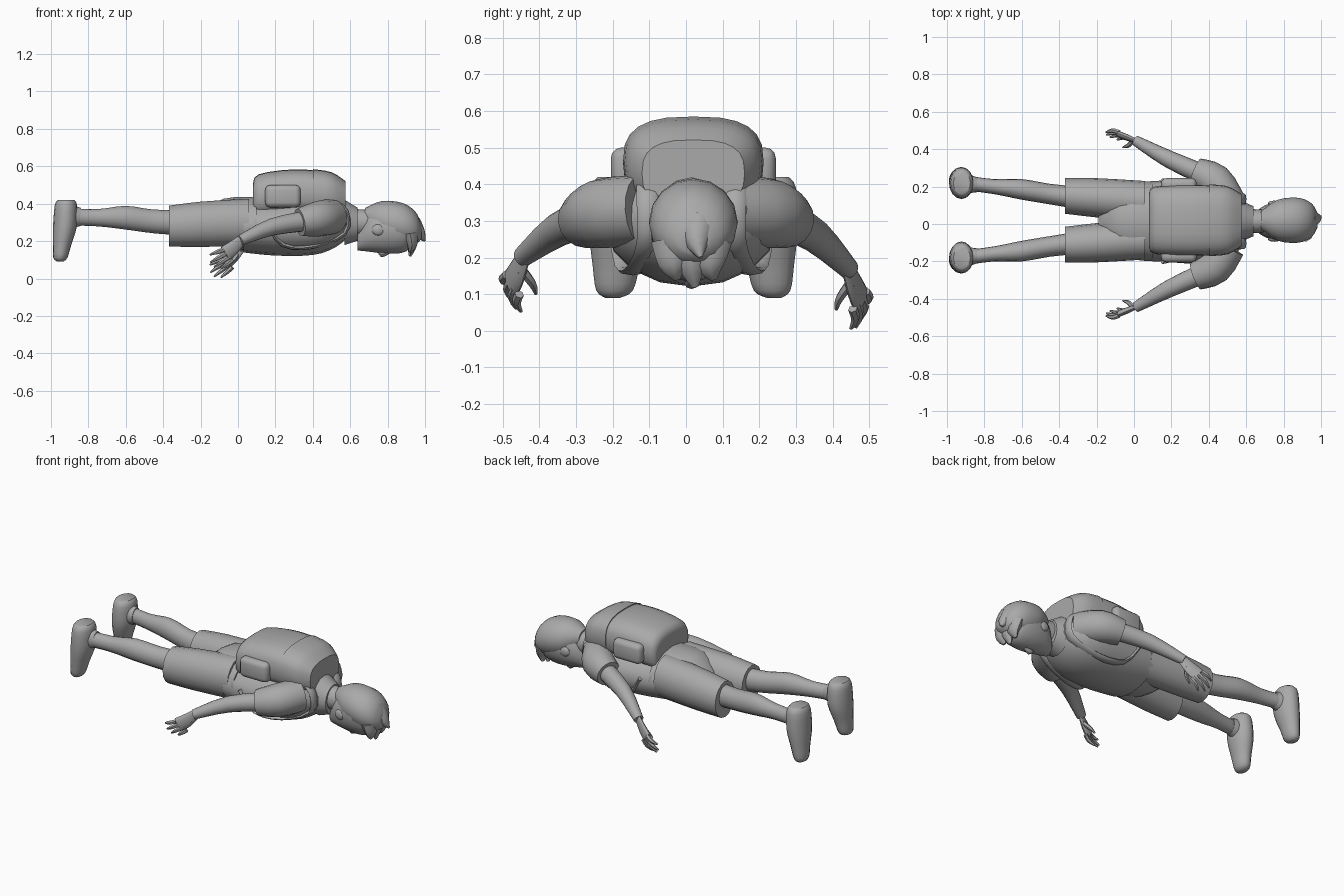
import bpy, bmesh, math
from mathutils import Vector

old = bpy.data.objects.get("Cube")
if old:
    bpy.data.objects.remove(old, do_unlink=True)

grey = bpy.data.materials.new("plain_grey")
grey.use_nodes = True
tone = (.4, .4, .4, 1)
grey.diffuse_color = tone
grey.node_tree.nodes["Principled BSDF"].inputs["Base Color"].default_value = tone

UP = Vector((0, 0, 1))
AHEAD = Vector((1, 0, 0))
ACROSS = Vector((0, 1, 0))
PALM = Vector((1, -.5, -1))


def finish(name, bm):
    """Turn a bmesh into a smooth shaded object."""
    bmesh.ops.recalc_face_normals(bm, faces=bm.faces)
    mesh = bpy.data.meshes.new(name)
    bm.to_mesh(mesh)
    bm.free()
    mesh.materials.append(grey)
    obj = bpy.data.objects.new(name, mesh)
    bpy.context.collection.objects.link(obj)
    bpy.ops.object.select_all(action="DESELECT")
    obj.select_set(True)
    bpy.context.view_layer.objects.active = obj
    bpy.ops.object.shade_smooth_by_angle(angle=math.radians(45))


def smooth_path(rows, steps=3):
    """Pass a smooth curve through rows of (x, y, z, radius)."""
    keys = [Vector(row) for row in rows]
    result = []
    for i in range(len(keys) - 1):
        start, end = keys[i], keys[i + 1]
        before = keys[i - 1] if i else start
        after = keys[i + 2] if i + 2 < len(keys) else end
        leave, arrive = (end - before) / 2, (after - start) / 2
        for step in range(steps):
            t = step / steps
            ease = t * t * (3 - 2 * t)
            result.append(start.lerp(end, ease) + leave * t * (1 - t) ** 2 - arrive * t * t * (1 - t))
    return result + [keys[-1]]


def superellipse(value, power):
    return math.copysign(abs(value) ** (2 / power), value)


def loft(name, rows, side=None, axis=None, flat=1, sides=16, power=2):
    """Skin rings along a smooth path, square to the axis or else to the path.
    flat is ring depth over ring width."""
    bm = bmesh.new()
    path = smooth_path(rows)
    points = [key.to_3d() for key in path]
    rings = []
    for i, key in enumerate(path):
        along = axis or (points[min(i + 1, len(points) - 1)] - points[max(i - 1, 0)]).normalized()
        wide = side or UP.cross(along)
        wide = (wide - along * wide.dot(along)).normalized()
        deep = along.cross(wide) * flat
        ring = []
        for k in range(sides):
            angle = math.tau * k / sides
            offset = wide * superellipse(math.cos(angle), power) + deep * superellipse(math.sin(angle), power)
            ring.append(bm.verts.new(points[i] + offset * key.w))
        rings.append(ring)
    for ring, following in zip(rings, rings[1:]):
        for k in range(sides):
            m = (k + 1) % sides
            bm.faces.new((ring[k], ring[m], following[m], following[k]))
    bm.faces.new(rings[0])
    bm.faces.new(rings[-1])
    finish(name, bm)


def body(name, rows, flat, y=.015, **options):
    """Loft along the body from rows of (x, z, half width)."""
    loft(name, [(x, y, z, radius) for x, z, radius in rows], ACROSS, AHEAD, flat, **options)


def place(bm, centre, size):
    """Scale and move a unit shape."""
    for v in bm.verts:
        v.co = Vector(c + a * b for c, a, b in zip(centre, v.co, size))


def ball(name, centre, size):
    bm = bmesh.new()
    bmesh.ops.create_uvsphere(bm, u_segments=12, v_segments=8, radius=1)
    place(bm, centre, size)
    finish(name, bm)


def rounded_box(name, centre, size):
    bm = bmesh.new()
    bmesh.ops.create_cube(bm, size=1)
    place(bm, centre, size)
    bmesh.ops.bevel(bm, geom=bm.edges[:], offset=min(size) * .4, segments=3, profile=.5, affect="EDGES")
    finish(name, bm)


# Trunk: hips of the shorts, shirt, collar and neck
body("shorts_hips", [(-.19, .3, .06), (-.08, .3, .18), (.1, .29, .21)], flat=.7)
body("shirt", [(.03, .28, .21), (.2, .27, .22), (.4, .28, .23), (.52, .3, .2), (.6, .3, .1)], flat=.67)
body("collar", [(.57, .3, .11), (.64, .29, .08)], flat=1.1)
body("neck", [(.56, .3, .07), (.7, .3, .06)], flat=1.1)

# Head, nose and hair
body("head", [(.64, .2, .04), (.7, .25, .085), (.8, .27, .11), (.9, .27, .1), (.96, .28, .05)], flat=1.25)
body("hair", [(.68, .33, .05), (.77, .31, .11), (.88, .29, .12), (.95, .27, .09), (.98, .25, .04)], flat=.95, y=.02)
body("nose", [(.81, .14, .01), (.77, .13, .02), (.75, .14, .01)], flat=.8, sides=8)

# Locks of hair lying over the forehead and a tuft at the crown
for i in range(-1, 2):
    y = .05 * i + .015
    loft("fringe_lock_%d" % (i + 2), [(.92, y, .24, .06), (.93, y, .18, .04), (.92, y + .01, .12 + .02 * abs(i), .01)],
         ACROSS, flat=.7, sides=8)
loft("crown_tuft", [(.93, .03, .28, .06), (.97, .03, .24, .035), (1, .04, .2, .005)], ACROSS, sides=8)

# Backpack with lid
body("backpack", [(.08, .41, .14), (.11, .44, .18), (.3, .46, .19), (.48, .45, .18), (.57, .43, .14)],
     flat=.65, y=.02, sides=24, power=2.8)
body("backpack_lid", [(.4, .46, .192), (.5, .45, .182), (.575, .43, .14)], flat=.65, y=.02, sides=24, power=2.8)


def make_side(word, s):
    """Build the parts that come in pairs; s is the sign of y."""

    def leg(part, rows, axis=AHEAD, **options):
        loft(word + "_" + part, [(x, s * y + .02, z, r) for x, y, z, r in rows], ACROSS, axis, **options)

    def arm(part, rows, **options):
        # One hand rests slightly lower than the other
        rows = [(x, s * y, z - s * .06 * max(0, .3 - x), r) for x, y, z, r in rows]
        loft(word + "_" + part, rows, **options)

    # Leg and shoe
    leg("shorts_leg", [(-.37, .13, .28, .095), (-.2, .12, .29, .105), (.06, .1, .3, .11)], flat=1.15)
    leg("leg", [(-.3, .12, .3, .06), (-.45, .14, .305, .055), (-.6, .165, .325, .055),
                (-.75, .18, .325, .04), (-.9, .2, .33, .04)], flat=1.15)
    leg("shoe_collar", [(-.84, .19, .33, .04), (-.92, .2, .33, .06)], flat=1.2)
    leg("shoe", [(-.92, .2, .42, .06), (-.92, .2, .39, .08), (-.925, .2, .28, .085),
                 (-.94, .21, .18, .065), (-.95, .215, .11, .05), (-.95, .22, .09, .02)], axis=UP, flat=.75)

    # Sleeve, bare arm and palm
    arm("sleeve", [(.5, .12, .33, .095), (.43, .23, .32, .095), (.33, .28, .3, .075)])
    arm("arm", [(.38, .26, .31, .055), (.18, .35, .268, .046), (.01, .445, .185, .028)])
    side = Vector((PALM.x, PALM.y * s, PALM.z))
    arm("palm", [(.02, .44, .19, .028), (-.03, .46, .14, .04), (-.07, .475, .11, .043)], side=side, flat=.4)

    # Fingers fan out from the palm, beside the thumb
    for i in range(4):
        t = i / 3
        reach = .02 * math.sin(math.pi * t)
        root = Vector((-.08, .49, .13)).lerp(Vector((-.03, .455, .08)), t)
        tip = Vector((-.15 - reach, .49, .1 - reach)).lerp(Vector((-.09 - reach, .45, .03 - reach)), t)
        middle = root.lerp(tip, .5) + ACROSS * .01
        arm("finger_%d" % (i + 1), [(*root, .013), (*middle, .012), (*tip, .005)], side=side, sides=6)
    arm("thumb", [(0, .45, .15, .014), (-.03, .42, .11, .012), (-.06, .41, .08, .005)], side=side, sides=6)

    # Ear, pocket and shoulder strap
    ball(word + "_ear", (.75, s * .095 + .015, .26), (.035, .015, .03))
    rounded_box(word + "_side_pocket", (.24, s * .19 + .02, .44), (.19, .07, .12))
    strap = [(.5, .12, .43), (.58, .12, .36), (.57, .12, .24), (.4, .15, .17), (.24, .18, .18), (.15, .2, .3)]
    loft(word + "_strap", [(x, s * y + .015, z, .03) for x, y, z in strap], ACROSS, flat=.4, sides=8)


make_side("left", 1)
make_side("right", -1)
